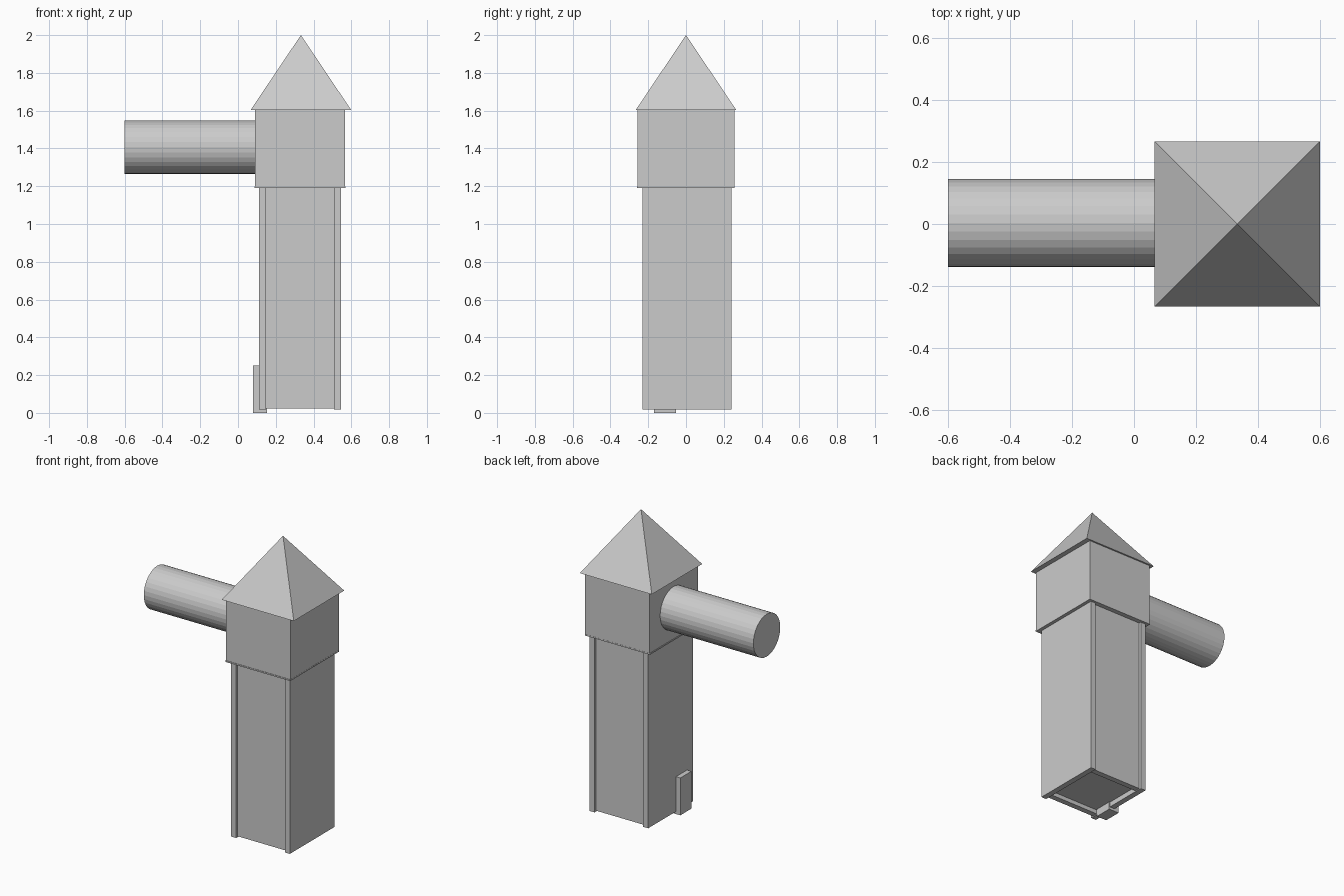
import bpy
import bmesh
import math
from mathutils import Matrix

if "Cube" in bpy.data.objects:
    bpy.data.objects.remove(bpy.data.objects["Cube"])


def make(name, bm):
    bmesh.ops.recalc_face_normals(bm, faces=bm.faces)
    mesh = bpy.data.meshes.new(name)
    bm.to_mesh(mesh)
    bm.free()
    obj = bpy.data.objects.new(name, mesh)
    bpy.context.collection.objects.link(obj)
    return obj


def box(name, x, y, z):
    """Box from (min, max) ranges on each axis."""
    bm = bmesh.new()
    centre = [(a + b) / 2 for a, b in (x, y, z)]
    size = [b - a for a, b in (x, y, z)]
    bmesh.ops.create_cube(bm, size=1, matrix=Matrix.Translation(centre)
                          @ Matrix.Diagonal((*size, 1)))
    return make(name, bm)


def cone(name, sides, r1, r2, depth, matrix):
    bm = bmesh.new()
    bmesh.ops.create_cone(bm, cap_ends=True, segments=sides, radius1=r1,
                          radius2=r2, depth=depth, matrix=matrix)
    bmesh.ops.remove_doubles(bm, verts=bm.verts, dist=1e-5)
    return make(name, bm)


# Shaft: two full-depth side walls with recessed panels between them
for side, x in (("left", (0.111, 0.148)), ("right", (0.508, 0.545))):
    box(side + "_wall", x, (-0.23, 0.241), (0.017, 1.19))
for side, y in (("front", (-0.215, -0.178)), ("back", (0.189, 0.226))):
    box(side + "_panel", (0.148, 0.508), y, (0.023, 1.19))

# Floor set up inside the hollow shaft
box("shaft_floor", (0.148, 0.508), (-0.178, 0.189), (0.05, 0.08))

# Door passing through the left wall
box("door", (0.079, 0.153), (-0.17, -0.053), (0.0, 0.25))

# Head chamber on a thin base plate
box("head_plate", (0.087, 0.568), (-0.259, 0.257), (1.19, 1.199))
box("head", (0.09, 0.567), (-0.256, 0.256), (1.199, 1.603))

# Pyramid roof with a slight overhang
roof_matrix = (Matrix.Translation((0.333, 0, 1.8015))
               @ Matrix.Rotation(math.pi / 4, 4, 'Z'))
cone("roof", 4, 0.2665 * math.sqrt(2), 0, 0.397, roof_matrix)

# Horizontal barrel reaching into the head
barrel_matrix = (Matrix.Translation((-0.24, 0.003, 1.407))
                 @ Matrix.Rotation(math.pi / 2, 4, 'Y'))
cone("barrel", 32, 0.142, 0.142, 0.72, barrel_matrix)
